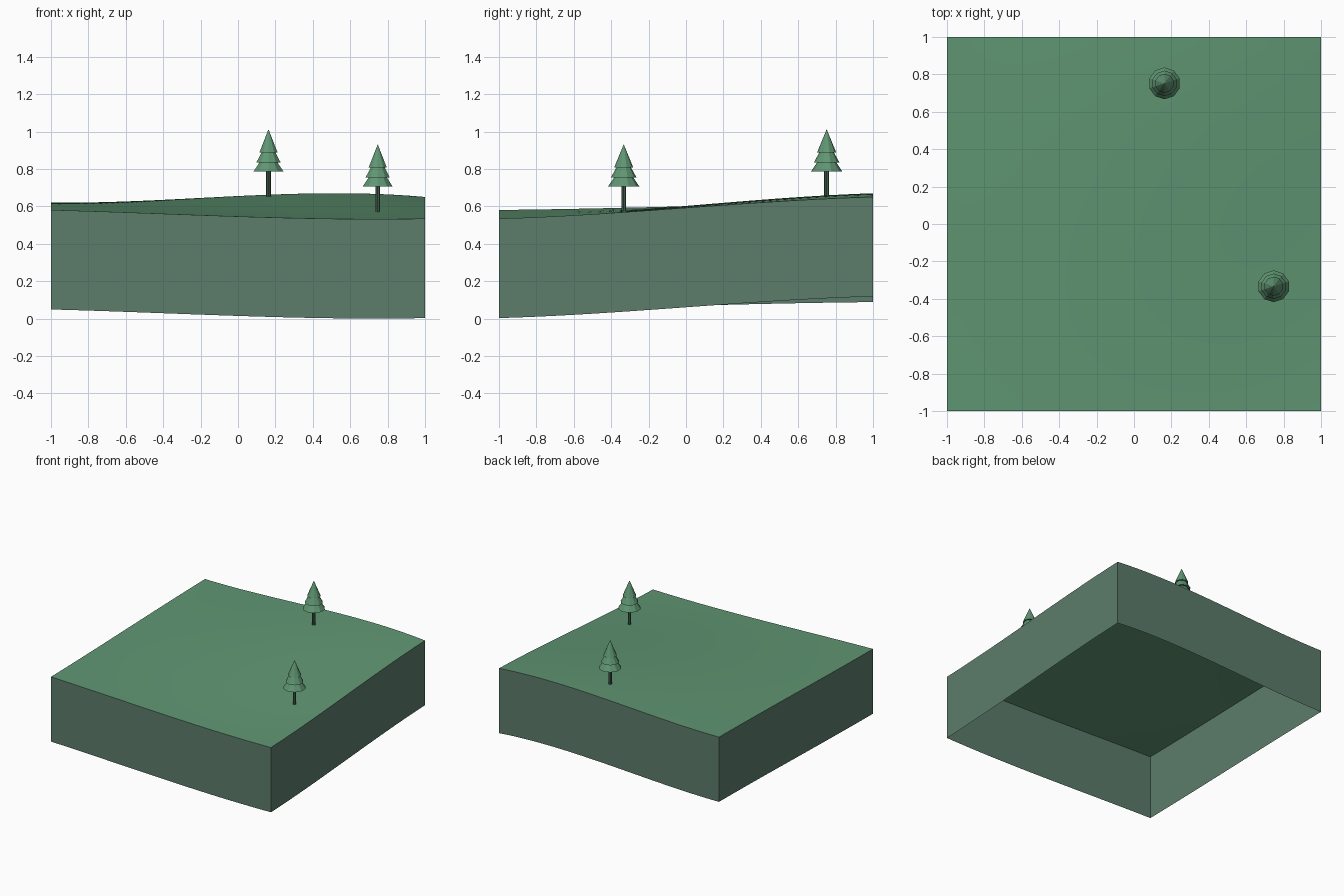
import bpy, bmesh, math

old = bpy.data.objects.get("Cube")
if old:
    bpy.data.objects.remove(old, do_unlink=True)


def material(name, rgb):
    linear = [((c / 255 + 0.055) / 1.055) ** 2.4 for c in rgb] + [1]
    m = bpy.data.materials.new(name)
    m.use_nodes = True
    m.diffuse_color = linear
    m.node_tree.nodes["Principled BSDF"].inputs["Base Color"].default_value = linear
    return m


grass = material("grass green", (96, 150, 115))
earth = material("grey green earth", (92, 124, 107))
needles = material("needle green", (96, 150, 115))
bark = material("dark bark", (70, 98, 82))


def add_object(name, bm, *mats):
    mesh = bpy.data.meshes.new(name)
    bm.to_mesh(mesh)
    bm.free()
    for m in mats:
        mesh.materials.append(m)
    obj = bpy.data.objects.new(name, mesh)
    bpy.context.collection.objects.link(obj)
    return obj


# Gently rolling ground: blend a front edge curve into a back edge curve
def height(x, y):
    front = 0.546 - 0.033 * x + 0.0115 * x**2 + 0.01 * x**3
    back = 0.655 + 0.048 * x - 0.02 * x**2 - 0.033 * x**3
    t = (y + 1) / 2
    t = 0.5 * t + 0.5 * t * t * (3 - 2 * t)
    return front + (back - front) * t


# Ground sheet with a skirt that is open underneath
bm = bmesh.new()
bmesh.ops.create_grid(bm, x_segments=32, y_segments=32, size=1)
for v in bm.verts:
    v.co.z = height(v.co.x, v.co.y)
depth = min(v.co.z for v in bm.verts)
rim = [e for e in bm.edges if e.is_boundary]
skirt = bmesh.ops.extrude_edge_only(bm, edges=rim)["geom"]
for item in skirt:
    if isinstance(item, bmesh.types.BMVert):
        item.co.z -= depth
    elif isinstance(item, bmesh.types.BMFace):
        item.material_index = 1
        item.normal_update()
        if item.normal.dot(item.calc_center_median()) * 1.0 < 0:
            item.normal_flip()
ground = add_object("ground_block", bm, grass, earth)
bpy.context.view_layer.objects.active = ground
ground.select_set(True)
bpy.ops.object.shade_smooth_by_angle(angle=math.radians(30))
ground.select_set(False)


def cone(name, mat, x, y, z, r1, r2, h, sides):
    bm = bmesh.new()
    bmesh.ops.create_cone(bm, cap_ends=True, segments=sides,
                          radius1=r1, radius2=r2, depth=h)
    bmesh.ops.translate(bm, verts=bm.verts, vec=(x, y, z + h / 2))
    return add_object(name, bm, mat)


# Conifers: slim trunk and three stacked cones
TIERS = [("lower", 0.085, 0.135), ("middle", 0.068, 0.185), ("top", 0.051, 0.238)]


def conifer(label, x, y):
    base = height(x, y) - 0.002
    cone(label + "_trunk", bark, x, y, base, 0.013, 0.013, 0.16, 8)
    for tier, radius, lift in TIERS:
        cone(f"{label}_{tier}_branches", needles, x, y, base + lift, radius, 0, 0.124, 10)


conifer("back_tree", 0.163, 0.752)
conifer("right_tree", 0.747, -0.333)
